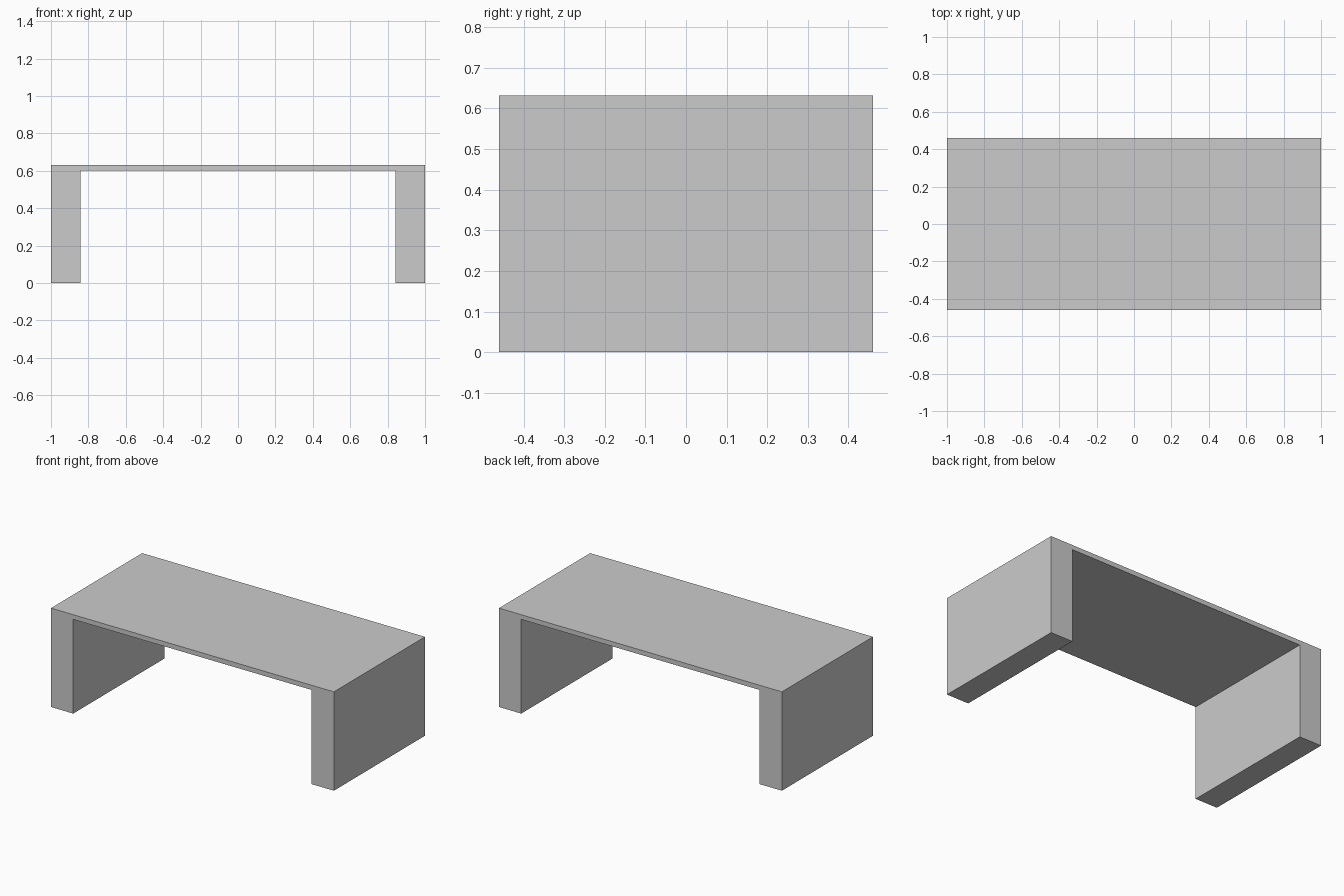
import bpy
import bmesh

cube = bpy.data.objects.get("Cube")
if cube:
    bpy.data.objects.remove(cube, do_unlink=True)

HALF_WIDTH, HALF_DEPTH, HEIGHT = 1.0, 0.46, 0.632
LEG_INNER, UNDERSIDE = 0.843, 0.602

# Plain grey material
grey = bpy.data.materials.new("light_grey")
grey.use_nodes = True
colour = (0.6, 0.6, 0.6, 1.0)
grey.diffuse_color = colour
grey.node_tree.nodes["Principled BSDF"].inputs["Base Color"].default_value = colour

# Bench profile: right half from the inside out, then mirrored
half = [(LEG_INNER, UNDERSIDE), (LEG_INNER, 0), (HALF_WIDTH, 0), (HALF_WIDTH, HEIGHT)]
profile = half + [(-x, z) for x, z in reversed(half)]

# Extrude the profile from front to back
bm = bmesh.new()
front = bm.faces.new([bm.verts.new((x, -HALF_DEPTH, z)) for x, z in profile])
extruded = bmesh.ops.extrude_face_region(bm, geom=[front], use_keep_orig=True)
back_verts = [v for v in extruded["geom"] if isinstance(v, bmesh.types.BMVert)]
bmesh.ops.translate(bm, verts=back_verts, vec=(0, 2 * HALF_DEPTH, 0))
bmesh.ops.recalc_face_normals(bm, faces=bm.faces)

mesh = bpy.data.meshes.new("bench")
bm.to_mesh(mesh)
bm.free()
mesh.materials.append(grey)
bpy.context.collection.objects.link(bpy.data.objects.new("bench", mesh))
